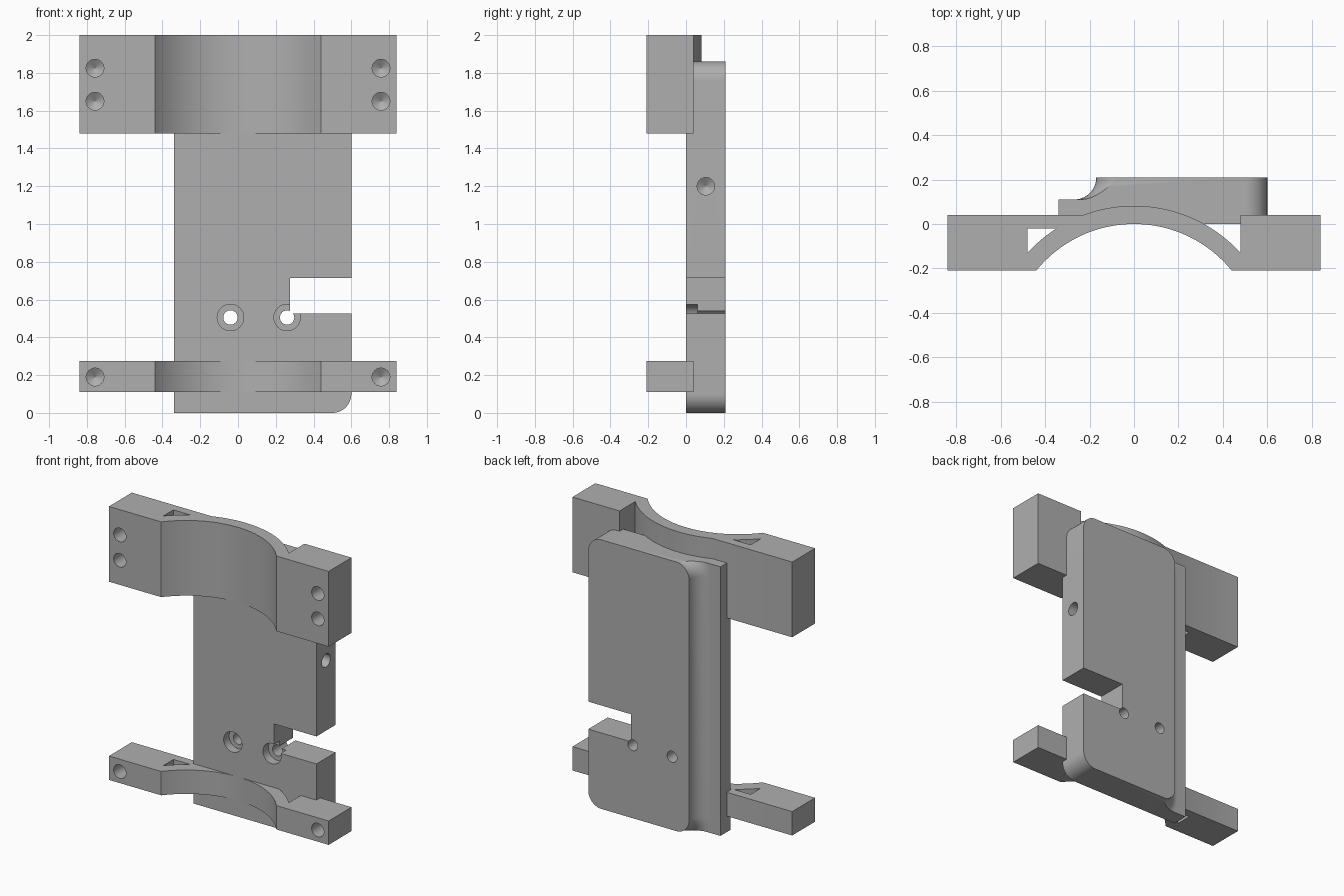
import bpy, bmesh, math

cube = bpy.data.objects.get("Cube")
if cube:
    bpy.data.objects.remove(cube, do_unlink=True)

GREY = (0.43, 0.43, 0.43, 1)
mat = bpy.data.materials.new("plain grey")
mat.use_nodes = True
mat.diffuse_color = GREY
mat.node_tree.nodes["Principled BSDF"].inputs["Base Color"].default_value = GREY


def loft(name, *stacks):
    """Closed solids, each skinned through rings with equal point counts."""
    bm = bmesh.new()
    for rings in stacks:
        loops = [[bm.verts.new(p) for p in ring] for ring in rings]
        for a, b in zip(loops, loops[1:]):
            for i in range(len(a)):
                bm.faces.new((a[i - 1], a[i], b[i], b[i - 1]))
        bm.faces.new(loops[0])
        bm.faces.new(loops[-1])
    bmesh.ops.recalc_face_normals(bm, faces=bm.faces)
    mesh = bpy.data.meshes.new(name)
    bm.to_mesh(mesh)
    bm.free()
    mesh.materials.append(mat)
    obj = bpy.data.objects.new(name, mesh)
    bpy.context.collection.objects.link(obj)
    return obj


def boolean(obj, tool, operation):
    tool.hide_render = True
    mod = obj.modifiers.new(operation.lower(), 'BOOLEAN')
    mod.operation, mod.object, mod.solver = operation, tool, 'EXACT'
    bpy.context.view_layer.objects.active = obj
    bpy.ops.object.modifier_apply(modifier=mod.name)
    bpy.data.objects.remove(tool, do_unlink=True)


def smooth(obj):
    bpy.ops.object.select_all(action='DESELECT')
    obj.select_set(True)
    bpy.context.view_layer.objects.active = obj
    bpy.ops.object.shade_smooth_by_angle(angle=math.radians(30))


def arc(cx, cy, r, start, end, n):
    angles = [math.radians(start + (end - start) * i / n) for i in range(n + 1)]
    return [(cx + r * math.cos(a), cy + r * math.sin(a)) for a in angles]


def along_y(pts, *depths):
    return [[(x, y, z) for x, z in pts] for y in depths]


def along_z(pts, *heights):
    return [[(x, y, z) for x, y in pts] for z in heights]


def drill_y(x, z, profile):
    return [[(u, y, v) for u, v in arc(x, z, r, 0, 348.75, 31)] for r, y in profile]


# Back plate: outline with two rounded corners on its left side
LEFT, RIGHT, TOP, BACK, R = -0.34, 0.60, 1.86, 0.21, 0.1
outline = ([(LEFT, TOP), (LEFT, 0)]
           + arc(RIGHT - R, R, R, -90, 0, 16)
           + arc(RIGHT - R, TOP - R, R, 0, 90, 16))
plate = loft("back_plate", along_y(outline, 0, BACK))

# Raised back panel with a cove sweeping round its right edge and corners
STEP = -0.17


def panel_ring(offset, y):
    e = 0.001
    r = R + offset
    pts = ([(1, -e - offset)] + [(1, TOP + e + offset)]
           + arc(STEP + R, TOP + e - R, r, 90, 180, 16)
           + arc(STEP + R, R - e, r, 180, 270, 16))
    return [(x, y, z) for x, z in pts]


cove = [panel_ring(u - R, v) for u, v in
        [(2 * R - c, BACK - s) for c, s in arc(0, 0, R, 0, 90, 14)]]
panel = loft("panel_form", [panel_ring(0, BACK + 0.05)] + cove
             + [panel_ring(0.4, BACK - R), panel_ring(0.4, -0.1)])
boolean(plate, panel, 'INTERSECT')

# Side notch, counterbored screw holes and the blind hole in the left edge
notch = [(0.275, 0.525), (0.8, 0.525), (0.8, 0.715), (0.275, 0.715)]
boolean(plate, loft("notch_cutter", along_y(notch, -0.1, 0.3)), 'DIFFERENCE')
bore = [(0.07, -0.05), (0.07, 0.06), (0.038, 0.06), (0.038, 0.3)]
for hole_x in (-0.04, 0.26):
    boolean(plate, loft("screw_cutter", drill_y(hole_x, 0.505, bore)), 'DIFFERENCE')
side = [[(x, u, v) for u, v in arc(0.105, 1.2, r, 0, 348.75, 31)]
        for r, x in ((0.046, 0.7), (0.046, 0.43), (0.001, 0.4))]
boolean(plate, loft("side_cutter", side), 'DIFFERENCE')
smooth(plate)

# Saddle clamps: curved strap between two blocks
FRONT, REAR, EDGE = -0.21, 0.04, 0.48
INNER, OUTER = 0.566, 0.648
CY = -INNER


def angle_at_x(x):
    return math.degrees(math.acos(x / OUTER))


def angle_at_y(y):
    return 180 - math.degrees(math.asin((y - CY) / OUTER))


half = math.degrees(math.asin(0.44 / INNER))
saddle = ([(-0.84, FRONT)] + arc(0, CY, INNER, 90 + half, 90 - half, 48)
          + [(0.84, FRONT), (0.84, REAR), (EDGE, REAR)]
          + arc(0, CY, OUTER, angle_at_x(EDGE), angle_at_y(REAR), 40)
          + [(-0.84, REAR)])
window = [(-EDGE, -0.02)] + arc(0, CY, OUTER, angle_at_y(-0.02), angle_at_x(-EDGE), 10)
blind = [(0.047, FRONT - 0.05), (0.047, -0.07), (0.001, -0.04)]

for name, low, high, rows in (("upper_clamp", 1.48, 2.0, (1.65, 1.825)),
                              ("lower_clamp", 0.11, 0.275, (0.19,))):
    clamp = loft(name, along_z(saddle, low, high))
    boolean(clamp, loft("window_cutter", along_z(window, low - 0.1, high + 0.1)),
            'DIFFERENCE')
    holes = [drill_y(x, z, blind) for x in (-0.757, 0.757) for z in rows]
    boolean(clamp, loft("hole_cutter", *holes), 'DIFFERENCE')
    smooth(clamp)
